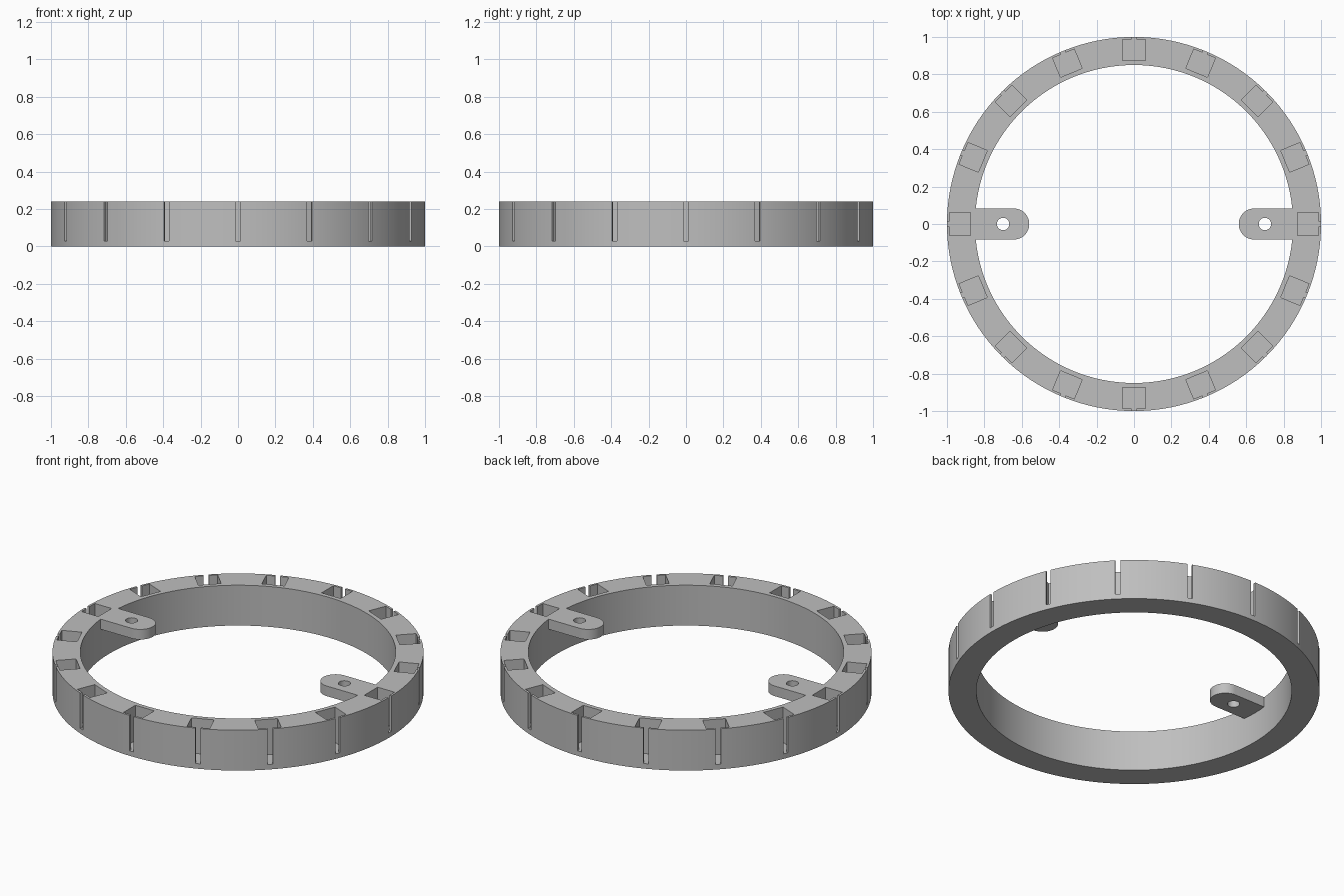
import bpy, bmesh
from math import cos, sin, pi, asin, radians

if "Cube" in bpy.data.objects:
    bpy.data.objects.remove(bpy.data.objects["Cube"])

HEIGHT, FLOOR = 0.24, 0.03
R_OUT, R_IN = 1.0, 0.85
SEG = 128

grey = bpy.data.materials.new("grey")
grey.diffuse_color = (0.52, 0.52, 0.52, 1)
grey.use_nodes = True
grey.node_tree.nodes["Principled BSDF"].inputs["Base Color"].default_value = grey.diffuse_color


def add_prism(bm, points, z0, z1):
    """Extrude a flat outline from z0 up to z1."""
    face = bm.faces.new([bm.verts.new((x, y, z0)) for x, y in points])
    top = bmesh.ops.extrude_face_region(bm, geom=[face])["geom"]
    verts = [g for g in top if isinstance(g, bmesh.types.BMVert)]
    bmesh.ops.translate(bm, vec=(0, 0, z1 - z0), verts=verts)


def circle(r, n, cx=0):
    return [(cx + r * cos(2 * pi * i / n), r * sin(2 * pi * i / n)) for i in range(n)]


def make_object(name, bm):
    bmesh.ops.recalc_face_normals(bm, faces=bm.faces[:])
    mesh = bpy.data.meshes.new(name)
    bm.to_mesh(mesh)
    bm.free()
    mesh.materials.append(grey)
    obj = bpy.data.objects.new(name, mesh)
    bpy.context.collection.objects.link(obj)
    return obj


def select(obj):
    bpy.ops.object.select_all(action='DESELECT')
    obj.select_set(True)
    bpy.context.view_layer.objects.active = obj


def cut(obj, cutter):
    mod = obj.modifiers.new("cut", 'BOOLEAN')
    mod.operation, mod.solver, mod.object = 'DIFFERENCE', 'EXACT', cutter
    select(obj)
    bpy.ops.object.modifier_apply(modifier=mod.name)
    bpy.data.objects.remove(cutter)


def smooth(obj):
    select(obj)
    bpy.ops.object.shade_smooth_by_angle(angle=radians(30))


# Ring body: rectangular section swept around z
bm = bmesh.new()
section = [(R_IN, 0), (R_OUT, 0), (R_OUT, HEIGHT), (R_IN, HEIGHT)]
loops = [[bm.verts.new((r * cos(2 * pi * i / SEG), r * sin(2 * pi * i / SEG), z))
          for r, z in section] for i in range(SEG)]
for i in range(SEG):
    a, b = loops[i], loops[(i + 1) % SEG]
    for j in range(4):
        k = (j + 1) % 4
        bm.faces.new((a[j], b[j], b[k], a[k]))
ring = make_object("ring", bm)

# Sixteen square pockets, each open to the outside through a narrow slot
bm = bmesh.new()
w, s, r0, r1, r2 = 0.0625, 0.014, 0.875, 0.986, 1.05
outline = [(r0, -w), (r1, -w), (r1, -s), (r2, -s), (r2, s), (r1, s), (r1, w), (r0, w)]
for i in range(16):
    c, d = cos(i * pi / 8), sin(i * pi / 8)
    add_prism(bm, [(x * c - y * d, x * d + y * c) for x, y in outline], FLOOR, HEIGHT + 0.1)
cut(ring, make_object("pocket_cutter", bm))
smooth(ring)

# Two round-ended mounting tabs with screw holes, fitted to the inner wall
TAB_W, TAB_X, HOLE_X = 0.083, 0.643, 0.70
for side, name in ((1, "right_tab"), (-1, "left_tab")):
    half = asin(TAB_W / R_IN)
    wall = [(R_IN * cos(half * t / 4), R_IN * sin(half * t / 4)) for t in range(-4, 5)]
    end = [(TAB_X + TAB_W * cos(a), TAB_W * sin(a))
           for a in (pi / 2 + pi * i / 24 for i in range(25))]
    bm = bmesh.new()
    add_prism(bm, [(side * x, y) for x, y in wall + end], HEIGHT - 0.06, HEIGHT)
    tab = make_object(name, bm)
    bm = bmesh.new()
    add_prism(bm, circle(0.033, 32, side * HOLE_X), HEIGHT - 0.2, HEIGHT + 0.1)
    cut(tab, make_object("hole_cutter", bm))
    smooth(tab)
